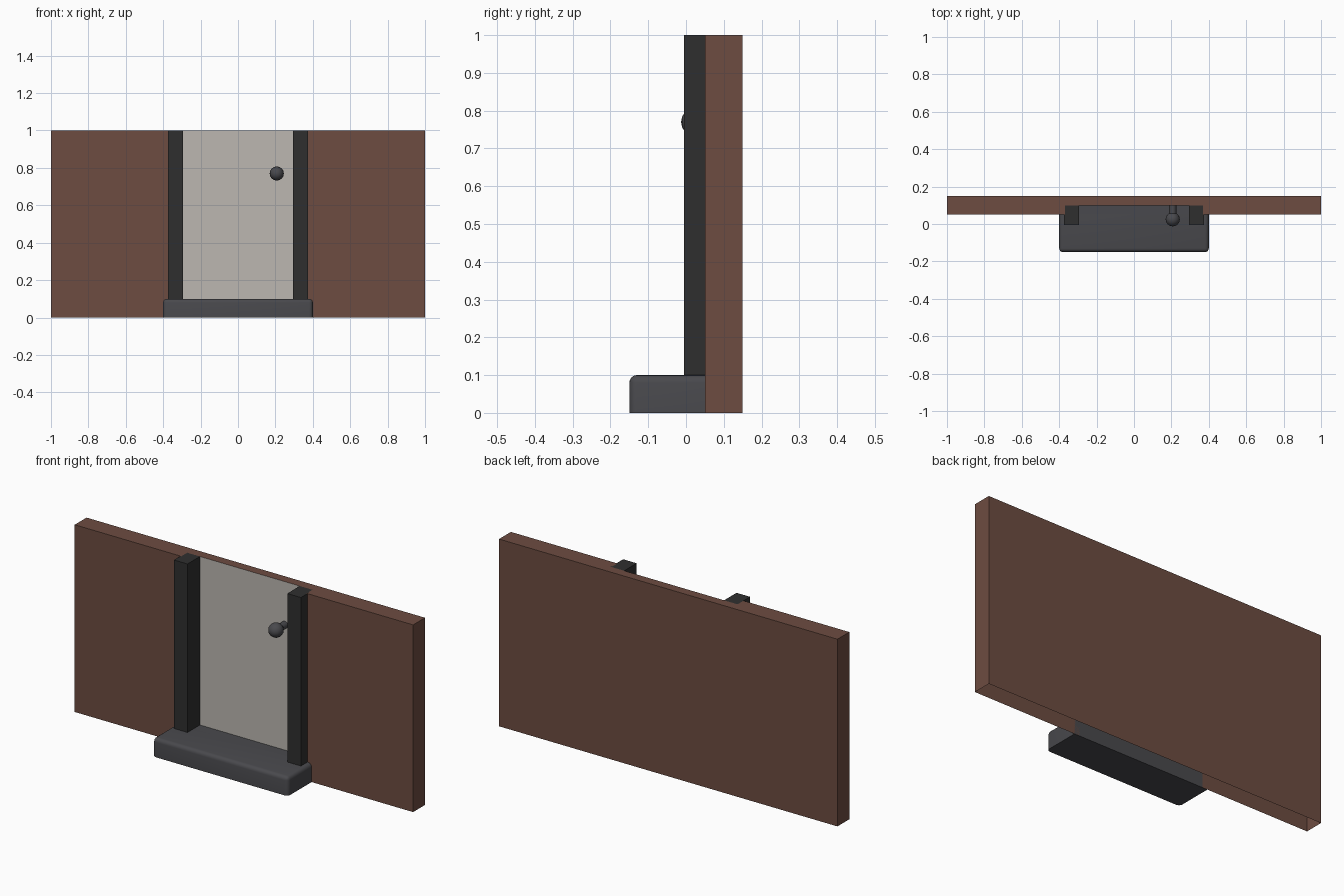
import bpy, bmesh, math
from mathutils import Matrix

if "Cube" in bpy.data.objects:
    bpy.data.objects.remove(bpy.data.objects["Cube"])


def material(name, rgb):
    m = bpy.data.materials.new(name)
    lin = [((c / 255 + 0.055) / 1.055) ** 2.4 for c in rgb]
    m.diffuse_color = (*lin, 1)
    m.use_nodes = True
    m.node_tree.nodes["Principled BSDF"].inputs["Base Color"].default_value = m.diffuse_color
    return m


brown = material("wall brown", (109, 76, 65))
black = material("post black", (47, 47, 47))
grey = material("step grey", (73, 73, 77))
pale = material("door pale grey", (188, 183, 177))


def finish(name, bm, mat):
    me = bpy.data.meshes.new(name)
    bm.to_mesh(me)
    bm.free()
    ob = bpy.data.objects.new(name, me)
    bpy.context.collection.objects.link(ob)
    me.materials.append(mat)
    return ob


def box_mesh(x0, x1, y0, y1, z0, z1):
    bm = bmesh.new()
    size = Matrix.Diagonal((x1 - x0, y1 - y0, z1 - z0, 1))
    mid = Matrix.Translation(((x0 + x1) / 2, (y0 + y1) / 2, (z0 + z1) / 2))
    bmesh.ops.create_cube(bm, size=1, matrix=mid @ size)
    return bm


def quad(bm, *pts):
    bm.faces.new([bm.verts.new(p) for p in pts])


R = 0.37           # half width of the door recess
F, D, B = 0.05, 0.10, 0.15   # wall front, door plane, wall back

# wall: plan outline with a door recess, walls extruded, open underneath
outline = [(-1, F), (-R, F), (-R, D), (R, D), (R, F), (1, F), (1, B), (-1, B)]
bm = bmesh.new()
bm.faces.new([bm.verts.new((x, y, 1)) for x, y in outline])
for i, (a, b) in enumerate(zip(outline, outline[1:] + outline[:1])):
    if i == 2:      # the door fills this side
        continue
    low = 0.1 if i in (1, 3) else 0
    quad(bm, (*a, low), (*b, low), (*b, 1), (*a, 1))
finish("wall", bm, brown)

# door panel at the back of the recess
bm = bmesh.new()
quad(bm, (-R, D, 0.1), (R, D, 0.1), (R, D, 1), (-R, D, 1))
finish("door", bm, pale)

# posts on both sides of the door
for side, x in (("left", -0.335), ("right", 0.335)):
    finish(side + "_post", box_mesh(x - 0.04, x + 0.04, -0.005, D, 0.1, 1), black)

# step with rounded top and front corners
bm = box_mesh(-0.4, 0.4, -0.15, F, 0, 0.1)
edges = []
for e in bm.edges:
    a, b = (v.co for v in e.verts)
    at_back = a.y > 0 and b.y > 0
    at_floor = a.z < 0.01 and b.z < 0.01
    if not at_back and not at_floor:
        edges.append(e)
bmesh.ops.bevel(bm, geom=edges, offset=0.02, segments=4, profile=0.5,
                affect='EDGES')
# threshold running into the recess
quad(bm, (-R, F, 0.1), (R, F, 0.1), (R, D, 0.1), (-R, D, 0.1))
step = finish("step", bm, grey)

# door knob and its stem
turn = Matrix.Rotation(math.pi / 2, 4, 'X')
bm = bmesh.new()
bmesh.ops.create_uvsphere(bm, u_segments=16, v_segments=8, radius=0.038,
                          matrix=Matrix.Translation((0.207, 0.025, 0.77)) @ turn)
knob = finish("door_knob", bm, grey)
bm = bmesh.new()
bmesh.ops.create_cone(bm, cap_ends=True, segments=16, radius1=0.019, radius2=0.019,
                      depth=0.07,
                      matrix=Matrix.Translation((0.207, 0.065, 0.77)) @ turn)
stem = finish("knob_stem", bm, grey)

# smooth the rounded parts
for ob in (step, knob, stem):
    bpy.ops.object.select_all(action='DESELECT')
    ob.select_set(True)
    bpy.context.view_layer.objects.active = ob
    bpy.ops.object.shade_smooth_by_angle(angle=math.radians(40))
